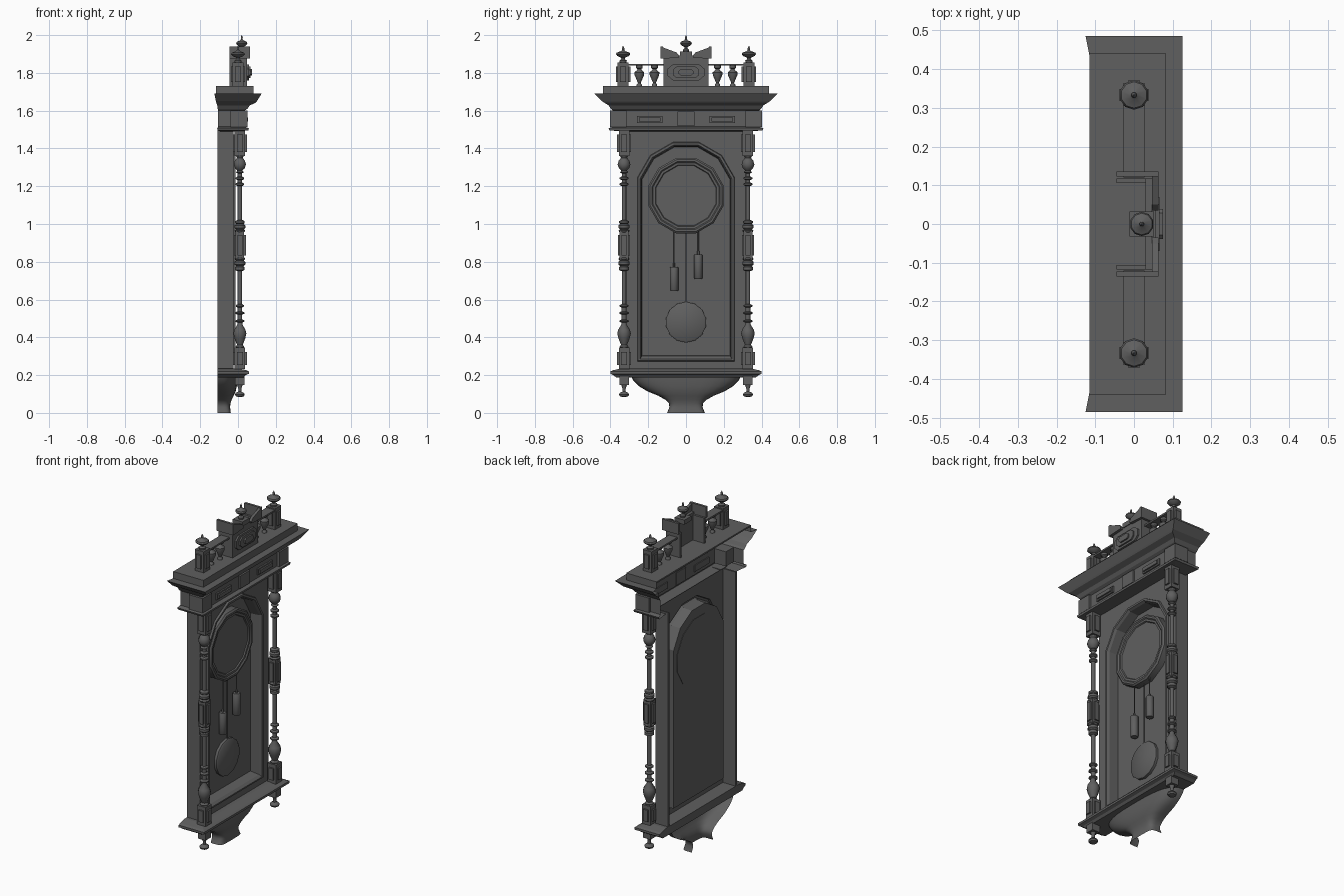
import bpy, bmesh
from math import sin, cos, pi, radians

BACK = -0.108
wood = bpy.data.materials.new("dark_grey")
wood.diffuse_color = (0.115, 0.115, 0.115, 1)


def finish(name, me):
    me.materials.append(wood)
    ob = bpy.data.objects.new(name, me)
    bpy.context.collection.objects.link(ob)
    return ob


def mesh(name, verts, faces, smooth=None):
    # smooth is an angle in degrees; sharper edges stay hard
    me = bpy.data.meshes.new(name)
    me.from_pydata(verts, [], faces)
    bm = bmesh.new()
    bm.from_mesh(me)
    bmesh.ops.recalc_face_normals(bm, faces=bm.faces)
    if smooth:
        for f in bm.faces:
            f.smooth = True
        for e in bm.edges:
            e.smooth = e.calc_face_angle(0) < radians(smooth)
    bm.to_mesh(me)
    bm.free()
    return finish(name, me)


def loft(name, rings, closed=True, cap0=False, cap1=False, smooth=None):
    n = len(rings[0])
    verts = [v for r in rings for v in r]
    faces = []
    for k in range(len(rings) - 1):
        for i in range(n if closed else n - 1):
            j = (i + 1) % n
            faces.append((k*n + i, k*n + j, (k+1)*n + j, (k+1)*n + i))
    if cap0:
        faces.append(tuple(range(n)))
    if cap1:
        faces.append(tuple(range(len(verts) - n, len(verts))))
    return mesh(name, verts, faces, smooth)


def box(name, x0, x1, y0, y1, z0, z1):
    return loft(name, [[(x0, y0, z), (x1, y0, z), (x1, y1, z), (x0, y1, z)] for z in (z0, z1)],
                cap0=True, cap1=True)


def lathe(name, prof, x=0, y=0, z=0, n=10, axis='Z'):
    # profile is a list of (radius, distance along axis)
    rings = []
    for r, h in prof:
        ring = []
        for i in range(n):
            a = 2*pi*(i + 0.5)/n
            c, s = r*cos(a), r*sin(a)
            ring.append((x + c, y + s, z + h) if axis == 'Z' else (x + h, y + c, z + s))
        rings.append(ring)
    return loft(name, rings, cap0=True, cap1=True, smooth=42)


def panel_block(name, x, y, w, z0, z1):
    # square block with raised panels on its faces
    box(name, x - w, x + w, y - w, y + w, z0, z1)
    e, p, m = w + 0.009, w*0.55, 0.022
    box(name + "_front_panel", x - e, x + e, y - p, y + p, z0 + m, z1 - m)
    box(name + "_side_panel", x - p, x + p, y - e, y + e, z0 + m, z1 - m)


def prism(name, pts, x0, x1):
    # outline in the y-z plane, extruded along x
    return loft(name, [[(x, y, z) for y, z in pts] for x in (x0, x1)], cap0=True, cap1=True)


def arch(r, zb, x):
    R, zc = r/cos(radians(15)), 1.175
    arc = [(x, R*cos(radians(a)), zc + R*sin(radians(a))) for a in range(15, 166, 30)]
    return [(x, r, zb)] + arc + [(x, -r, zb)]


# Case: arched front board, sides
bm = bmesh.new()
for loop in ([(-0.024, y, z) for y, z in ((-.32, .22), (.32, .22), (.32, 1.5), (-.32, 1.5))],
             arch(0.258, 0.272, -0.024)):
    vs = [bm.verts.new(p) for p in loop]
    for i in range(len(vs)):
        bm.edges.new((vs[i], vs[(i + 1) % len(vs)]))
bmesh.ops.triangle_fill(bm, edges=bm.edges[:], use_beauty=True, normal=(1, 0, 0))
me = bpy.data.meshes.new("front_board")
bm.to_mesh(me)
bm.free()
finish("front_board", me)
for s in (-1, 1):
    box("case_side", BACK, -0.024, *sorted((s*0.31, s*0.32)), 0.22, 1.5)

# Arched moulding and recess
loft("arched_recess", [arch(0.258, 0.272, -0.024), arch(0.255, 0.277, -0.013), arch(0.243, 0.285, -0.013),
                       arch(0.236, 0.297, -0.027), arch(0.232, 0.305, -0.082)], cap1=True)

# Dial, pendulum and weights
lathe("dial", [(.206, -.084), (.206, -.045), (.197, -.037), (.186, -.037), (.18, -.043),
               (.168, -.043), (.164, -.05)], z=1.15, n=12, axis='X')
lathe("pendulum_disc", [(.108, -.081), (.108, -.066), (.1, -.06)], z=0.48, n=14, axis='X')
lathe("pendulum_rod", [(.003, .57), (.003, .97)], x=-0.07, n=6)
for y, z in ((-0.063, 0.645), (0.065, 0.71)):
    lathe("weight", [(.019, 0), (.022, .004), (.022, .124), (.019, .128)], x=-0.055, y=y, z=z)
    lathe("weight_hook", [(.006, .12), (.006, .145), (.003, .15), (.003, .98 - z)], x=-0.055, y=y, z=z, n=6)

# Shelf under the case
loft("bottom_shelf", [[(BACK, -h, z), (x, -h, z), (x, h, z), (BACK, h, z)] for h, x, z in
                      ((.37, .03, .188), (.385, .04, .2), (.4, .057, .207), (.4, .057, .22),
                       (.385, .045, .226), (.34, .0, .236))], cap0=True, cap1=True)

# Curved bracket below, hollow at the back, squarer towards the foot
rings = []
for h, d, z, e in ((.288, .108, .19, .7), (.278, .106, .17, .7), (.25, .102, .142, .7), (.2, .095, .112, .65),
                   (.145, .085, .09, .6), (.11, .075, .07, .5), (.09, .068, .05, .45), (.088, .066, .03, .4),
                   (.1, .07, 0, .35)):
    ring = []
    for i in range(17):
        c, s = cos(pi*i/16), max(0, sin(pi*i/16))
        ring.append((BACK + d*(s**e if 0 < i < 16 else 0), -h*(1 if c > 0 else -1)*abs(c)**e, z))
    rings.append(ring)
loft("bottom_bracket", rings, closed=False, smooth=45)

# Entablature and cornice, open at the back
loft("cornice", [[(BACK - (h - .4)*.2, -h, z), (x, -h, z), (x, h, z), (BACK - (h - .4)*.2, h, z)] for h, x, z in
                 ((.32, -.02, 1.49), (.405, .055, 1.495), (.41, .057, 1.507), (.388, .035, 1.515), (.388, .035, 1.6),
                  (.398, .05, 1.61), (.41, .062, 1.628), (.432, .094, 1.642), (.445, .1, 1.65), (.485, .125, 1.69),
                  (.44, .082, 1.69), (.44, .082, 1.73))], closed=False)
box("cornice_top", -0.115, 0.082, -0.44, 0.44, 1.722, 1.731)
box("frieze_center_block", 0.03, 0.045, -0.045, 0.045, 1.52, 1.595)
for s in (-1, 1):
    box("frieze_end_block", -0.04, 0.05, *sorted((s*0.315, s*0.402)), 1.514, 1.6)
    box("frieze_panel", 0.03, 0.044, *sorted((s*0.125, s*0.26)), 1.535, 1.572)
    box("frieze_panel_field", 0.03, 0.053, *sorted((s*0.135, s*0.25)), 1.543, 1.564)

FINIAL = [(.018, 0), (.02, .01), (.009, .018), (.011, .026), (.03, .034), (.038, .044), (.034, .052),
          (.012, .06), (.006, .066), (.007, .075), (.001, .088)]

for s in (-1, 1):
    y = s*0.328
    # Turned column
    lathe("column_drop", [(.006, .083), (.022, .088), (.027, .097), (.022, .106), (.009, .112), (.009, .13),
                          (.016, .15)], 0.01, y)
    box("column_foot", -.015, .035, y - .025, y + .025, .148, .2)
    panel_block("column_lower_block", 0.01, y, 0.028, 0.232, 0.345)
    lathe("column_vase", [(.018, .34), (.024, .35), (.016, .36), (.03, .395), (.036, .42), (.031, .44),
                          (.014, .468), (.014, .478), (.025, .483), (.025, .489), (.013, .495), (.013, .52),
                          (.025, .525), (.025, .532), (.013, .538), (.013, .558), (.023, .563), (.023, .57),
                          (.012, .576), (.012, .75), (.026, .756), (.026, .772), (.02, .777), (.03, .785),
                          (.03, .8), (.022, .806), (.03, .815), (.02, .83)], 0.01, y)
    panel_block("column_middle_block", 0.01, y, 0.023, 0.81, 0.965)
    lathe("column_shaft", [(.02, .95), (.03, .965), (.022, .972), (.03, .98), (.03, .993), (.02, 1.0), (.026, 1.005),
                           (.026, 1.015), (.012, 1.022), (.012, 1.2), (.024, 1.207), (.024, 1.214), (.012, 1.22),
                           (.012, 1.232), (.024, 1.238), (.024, 1.245), (.012, 1.252), (.012, 1.268), (.022, 1.274),
                           (.014, 1.283), (.027, 1.295), (.034, 1.315), (.028, 1.335), (.016, 1.35),
                           (.024, 1.365)], 0.01, y)
    panel_block("column_upper_block", 0.01, y, 0.028, 1.36, 1.495)

    # Gallery post, rail and balusters
    y = s*0.333
    panel_block("gallery_post", 0, y, 0.029, 1.73, 1.855)
    lathe("gallery_finial", FINIAL, 0, y, 1.855)
    box("gallery_rail", -.027, .027, *sorted((s*0.12, s*0.31)), 1.838, 1.848)
    for b in (0.167, 0.247):
        lathe("baluster", [(.014, 1.73), (.014, 1.738), (.007, 1.746), (.015, 1.765), (.025, 1.788), (.026, 1.803),
                           (.012, 1.815), (.01, 1.82), (.018, 1.826), (.018, 1.838)], 0, s*b)

    # Side walls and sloping wings of the crest
    box("crest_side", -.045, .045, *sorted((s*0.106, s*0.118)), 1.73, 1.88)
    box("crest_upper_side", -.045, .063, *sorted((s*0.122, s*0.136)), 1.875, 1.94)
    prism("crest_wing", [(s*.136, 1.875), (s*.136, 1.94), (s*.05, 1.908), (s*.035, 1.89), (s*.04, 1.88)], .047, .063)

# Crest panel with lozenge mouldings
box("crest_panel", .03, .047, -.118, .118, 1.73, 1.893)
for k, x in ((1, .057), (.72, .066), (.4, .075)):
    h, v = .097*k, .042*k
    prism("crest_lozenge", [(-h, 1.803 - v*.45), (-h*.72, 1.803 - v), (h*.72, 1.803 - v), (h, 1.803 - v*.45),
                            (h, 1.803 + v*.45), (h*.72, 1.803 + v), (-h*.72, 1.803 + v), (-h, 1.803 + v*.45)], .04, x)
box("crest_pedestal", -.012, .052, -.032, .032, 1.885, 1.912)
lathe("crest_finial", [(r*.82, h) for r, h in FINIAL], 0.02, 0, 1.912)
